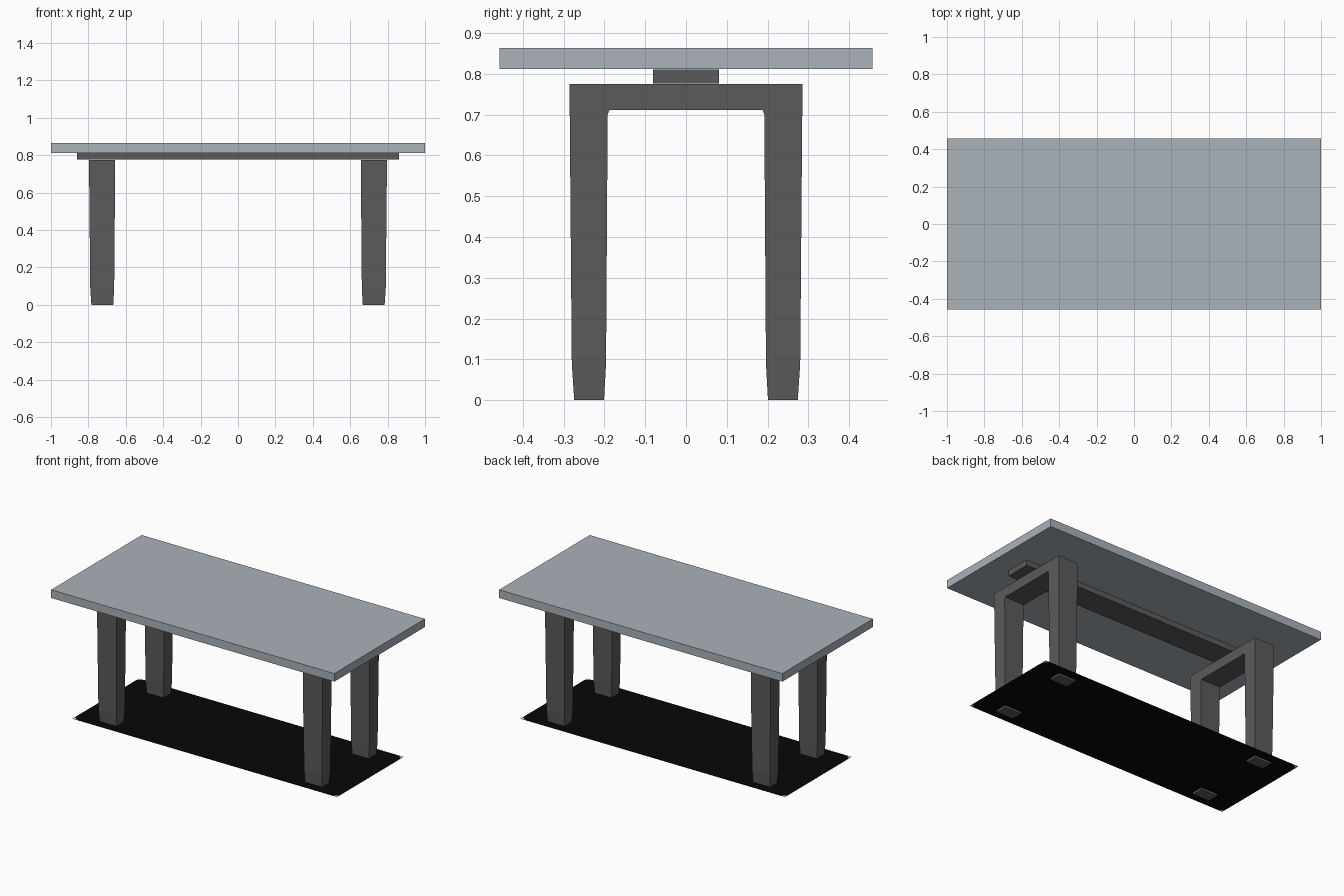
import bpy
import bmesh

if "Cube" in bpy.data.objects:
    bpy.data.objects.remove(bpy.data.objects["Cube"])


def material(name, rgb):
    m = bpy.data.materials.new(name)
    m.diffuse_color = (*rgb, 1)
    m.use_nodes = True
    m.node_tree.nodes["Principled BSDF"].inputs["Base Color"].default_value = m.diffuse_color
    return m


TOP = material("blue grey", (0.40, 0.445, 0.49))
FRAME = material("dark grey", (0.105, 0.104, 0.107))
BLACK = material("black", (0.002, 0.002, 0.002))
PALE = material("pale grey", (0.7, 0.7, 0.7))


def make_object(name, bm, *mats, closed=True):
    if closed:
        bmesh.ops.recalc_face_normals(bm, faces=bm.faces[:])
    mesh = bpy.data.meshes.new(name)
    bm.to_mesh(mesh)
    bm.free()
    for m in mats:
        mesh.materials.append(m)
    obj = bpy.data.objects.new(name, mesh)
    bpy.context.collection.objects.link(obj)
    return obj


def box(name, hx, hy, z0, z1, mat):
    bm = bmesh.new()
    bmesh.ops.create_cube(bm, size=1)
    for v in bm.verts:
        v.co = (v.co.x * 2 * hx, v.co.y * 2 * hy, z0 if v.co.z < 0 else z1)
    return make_object(name, bm, mat)


# Table top and the long rail beneath it
box("table_top", 1.0, 0.457, 0.812, 0.864, TOP)
box("support_rail", 0.862, 0.081, 0.776, 0.811, FRAME)

# Leg levels: z, inner x, outer x, inner y, outer y
LEVELS = [
    (0.0, 0.667, 0.784, 0.201, 0.274),
    (0.09, 0.662, 0.790, 0.196, 0.280),
    (0.70, 0.657, 0.796, 0.192, 0.285),
    (0.711, 0.657, 0.796, 0.188, 0.285),
    (0.775, 0.657, 0.796, 0.188, 0.285),
]


def leg_frame(name, sx):
    """Two tapered legs joined by a cross bar of the same width."""
    bm = bmesh.new()
    bars = []
    for sy in (-1, 1):
        rings = [[bm.verts.new((sx * x, sy * y, z)) for x, y in
                  ((xi, yi), (xo, yi), (xo, yo), (xi, yo))]
                 for z, xi, xo, yi, yo in LEVELS]
        bm.faces.new(rings[0])
        bm.faces.new(rings[-1])
        for k, (a, b) in enumerate(zip(rings, rings[1:])):
            for i in range(4):
                if k == len(LEVELS) - 2 and i == 0:
                    continue  # left open for the cross bar
                j = (i + 1) % 4
                bm.faces.new((a[i], a[j], b[j], b[i]))
        bars.append((rings[-2][0], rings[-2][1], rings[-1][1], rings[-1][0]))
    for i in range(4):
        j = (i + 1) % 4
        bm.faces.new((bars[0][i], bars[0][j], bars[1][j], bars[1][i]))
    make_object(name, bm, FRAME)


leg_frame("left_leg_frame", -1)
leg_frame("right_leg_frame", 1)

# Thin floor sheet with small pale corners
HX, HY, CUT, Z = 0.935, 0.336, 0.03, 0.012
bm = bmesh.new()
outline = []
for sx, sy in ((1, 1), (-1, 1), (-1, -1), (1, -1)):
    along_x = bm.verts.new((sx * (HX - CUT), sy * HY, Z))
    along_y = bm.verts.new((sx * HX, sy * (HY - CUT), Z))
    tip = bm.verts.new((sx * HX, sy * HY, Z))
    pair = [along_y, along_x] if sx * sy > 0 else [along_x, along_y]
    bm.faces.new((pair[0], tip, pair[1])).material_index = 1
    outline += pair
bm.faces.new(outline)
make_object("floor_sheet", bm, BLACK, PALE, closed=False)
